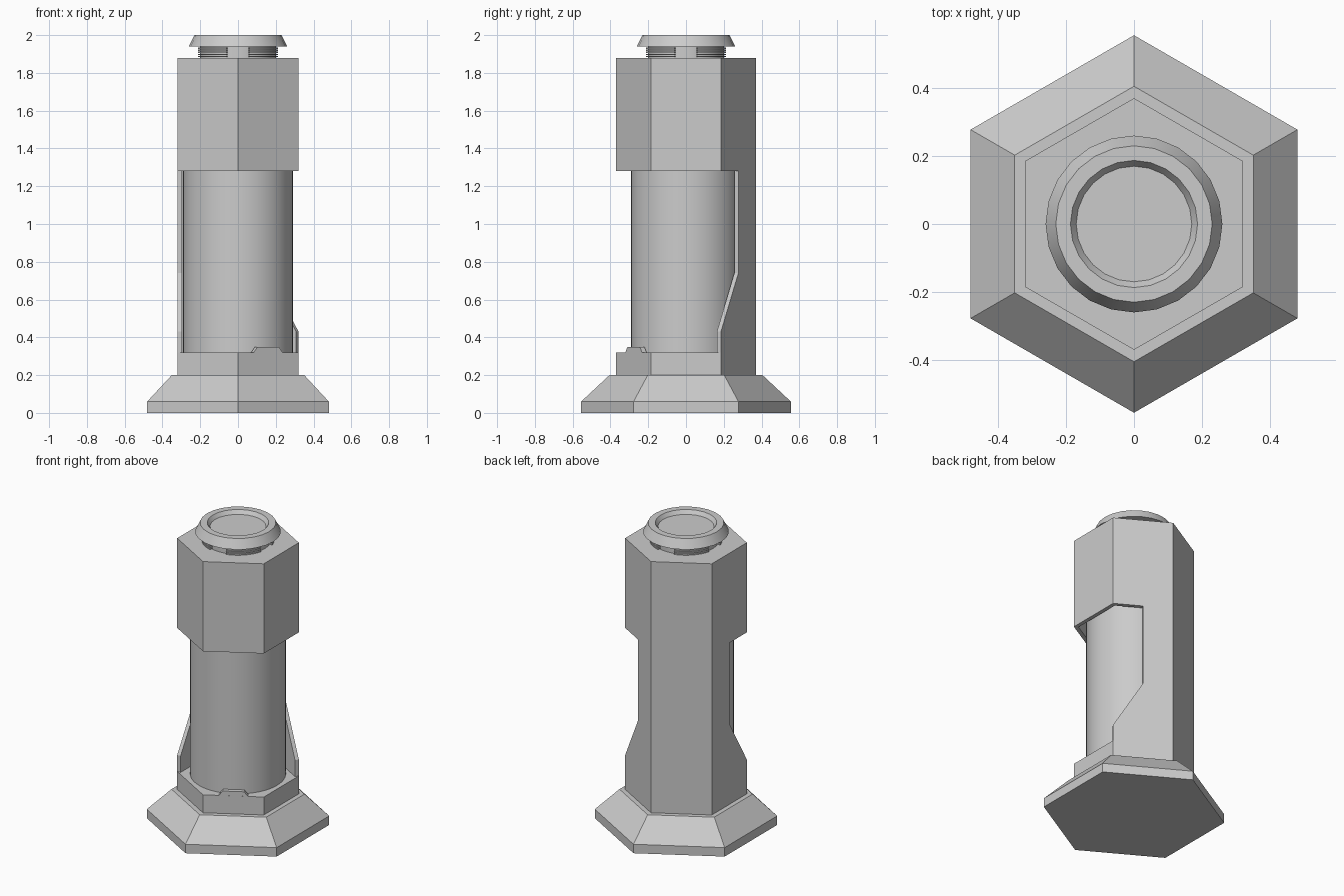
import bpy, math
from math import cos, sin, radians

if "Cube" in bpy.data.objects:
    bpy.data.objects.remove(bpy.data.objects["Cube"])


def make(name, verts, faces, smooth=None):
    me = bpy.data.meshes.new(name)
    me.from_pydata(verts, [], faces)
    ob = bpy.data.objects.new(name, me)
    bpy.context.collection.objects.link(ob)
    bpy.context.view_layer.objects.active = ob
    ob.select_set(True)
    if smooth:
        bpy.ops.object.shade_smooth_by_angle(angle=radians(smooth))
    ob.select_set(False)
    return ob


def turned(name, profile, sides, start=0, smooth=None):
    """Stack of n-sided rings (radius, z), profile runs bottom to top, ends capped."""
    verts = [(r * cos(a), r * sin(a), z) for r, z in profile
             for a in (radians(start + 360 * i / sides) for i in range(sides))]
    faces = [(k * sides + i, k * sides + (i + 1) % sides,
              (k + 1) * sides + (i + 1) % sides, (k + 1) * sides + i)
             for k in range(len(profile) - 1) for i in range(sides)]
    faces.append(tuple(reversed(range(sides))))
    last = (len(profile) - 1) * sides
    faces.append(tuple(range(last, last + sides)))
    return make(name, verts, faces, smooth)


def corner(deg, r=0.37):
    return r * cos(radians(deg)), r * sin(radians(deg))


def arc_rib(name, a0, a1, r0, r1, z0, z1, steps=8):
    """Curved block filling one sector of a ring."""
    verts, faces = [], []
    for i in range(steps + 1):
        a = radians(a0 + (a1 - a0) * i / steps)
        verts += [(r * cos(a), r * sin(a), z)
                  for r, z in ((r0, z0), (r1, z0), (r1, z1), (r0, z1))]
    for i in range(steps):
        for j in range(4):
            b, k = i * 4, (j + 1) % 4
            faces.append((b + j, b + 4 + j, b + 4 + k, b + k))
    e = steps * 4
    faces += [(0, 1, 2, 3), (e + 3, e + 2, e + 1, e)]
    return make(name, verts, faces, 30)


# Flared hexagonal foot and collar
turned("foot", [(0.555, 0), (0.555, 0.06), (0.405, 0.2)], 6, 30)
turned("lower_collar", [(0.37, 0.19), (0.37, 0.32)], 6, 30)

# Hexagonal head, hollow underneath
turned("upper_head", [(0.335, 1.38), (0.341, 1.28), (0.37, 1.28), (0.37, 1.88)], 6, 30)

# Round inner tube
turned("inner_tube", [(0.29, 0.3), (0.29, 1.4)], 64, 0, 30)

# Back shell: one full panel with a half panel on either side, flared at the bottom
half = corner(60, 0.3204), corner(180, 0.3204)
pts = []
for c, h in ((30, half[0]), (210, half[1])):
    pts += [(*corner(c), 0.32), (*corner(c), 0.43), (*h, 0.74), (*h, 1.28)]
pts += [(*corner(90), 0.32), (*corner(90), 1.28), (*corner(150), 0.32), (*corner(150), 1.28)]
shell = make("back_shell", pts,
             [(0, 8, 9, 3, 2, 1), (8, 10, 11, 9), (10, 4, 5, 6, 7, 11)])
mod = shell.modifiers.new("wall", 'SOLIDIFY')
mod.thickness, mod.offset, mod.use_even_offset = 0.025, -1, True

# Small raised catch on the front edge of the collar
t, n = (cos(radians(30)), sin(radians(30))), (cos(radians(-60)), sin(radians(-60)))
verts = [(n[0] * d + t[0] * s, n[1] * d + t[1] * s, z)
         for d in (0.32, 0.292)
         for s, z in ((-0.09, 0.318), (0.09, 0.318), (0.065, 0.35), (-0.065, 0.35))]
make("front_catch", verts, [(0, 1, 2, 3), (7, 6, 5, 4)] +
     [(j, j + 4, (j + 1) % 4 + 4, (j + 1) % 4) for j in range(4)])

# Neck with four groups of thin ribs
turned("neck", [(0.2, 1.87), (0.2, 1.95)], 32, 0, 30)
for q in range(4):
    for k in range(5):
        z = 1.883 + k * 0.011
        arc_rib(f"neck_rib_{q}_{k}", q * 90 + 16, q * 90 + 74, 0.195, 0.22, z, z + 0.007)

# Tapered cap with recessed top
turned("cap", [(0.26, 1.94), (0.23, 2.0), (0.187, 2.0), (0.17, 1.975)], 24, 0, 30)
